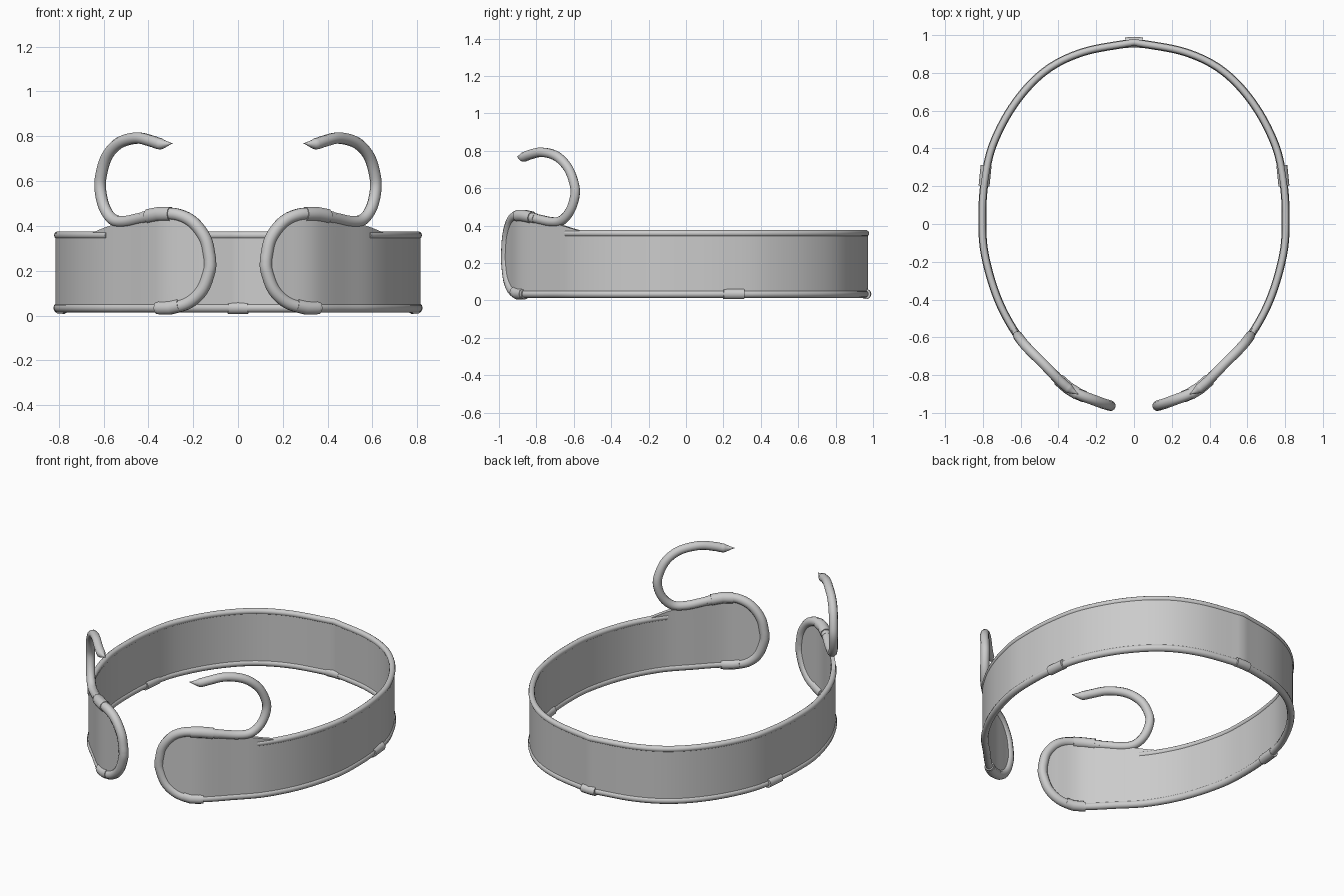
import bpy, bmesh, math
from mathutils import Vector

if "Cube" in bpy.data.objects:
    bpy.data.objects.remove(bpy.data.objects["Cube"])

metal = bpy.data.materials.new("plain grey metal")
metal.diffuse_color = (0.6, 0.6, 0.6, 1)
metal.use_nodes = True
metal.node_tree.nodes["Principled BSDF"].inputs["Base Color"].default_value = metal.diffuse_color


def smooth(pts, n=6):
    """Catmull-Rom curve through the points."""
    p = [Vector(a) for a in pts]
    p = [2 * p[0] - p[1]] + p + [2 * p[-1] - p[-2]]
    out = []
    for i in range(1, len(p) - 2):
        a, b, c, d = p[i - 1:i + 3]
        for k in range(n):
            t = k / n
            out.append(0.5 * (2 * b + (c - a) * t + (2 * a - 5 * b + 4 * c - d) * t ** 2
                              + (3 * b - a - 3 * c + d) * t ** 3))
    return out + [p[-2]]


def lerp(table, v):
    """Piecewise-linear lookup in a table sorted by its first value."""
    for (a, p), (b, q) in zip(table, table[1:]):
        if v <= b:
            return p + (q - p) * max(0, (v - a) / (b - a))
    return table[-1][1]


# Plan of the right half, from the middle of the back to the front tip
plan = smooth([(0, .962), (.27, .91), (.47, .81), (.63, .64), (.745, .425), (.79, .23),
               (.803, .04), (.79, -.16), (.72, -.4), (.61, -.6), (.48, -.74), (.34, -.875),
               (.2, -.937), (.1, -.97)], 8)
front = sorted((p.x, p.y) for p in plan if p.y < -.35)

# Outline of the rounded end and the hook, as seen from the front
end_low = [(.36, .034), (.3, .034), (.22, .058), (.16, .115), (.128, .2), (.125, .25)]
end_high = [(.125, .25), (.145, .34), (.2, .415), (.27, .45), (.35, .453), (.42, .437)]
hook = [(.33, .455), (.42, .437), (.5, .42), (.555, .427), (.593, .475), (.613, .55),
        (.612, .62), (.585, .71), (.53, .77), (.45, .792), (.385, .778), (.345, .766), (.293, .768)]
low_edge = sorted((p.x, p.y) for p in smooth(end_low))
high_edge = sorted((p.x, p.y) for p in smooth(end_high)) + [(.5, .42), (.58, .395), (.66, .362)]


def on_band(p, side):
    """Lift a front-view point on to the band."""
    return Vector((p[0] * side, lerp(front, p[0]), p[1]))


def finish(ob):
    ob.data.materials.clear()
    ob.data.materials.append(metal)
    bpy.ops.object.select_all(action='DESELECT')
    ob.select_set(True)
    bpy.context.view_layer.objects.active = ob
    if ob.type == 'CURVE' or ob.modifiers:
        bpy.ops.object.convert(target='MESH')
    bpy.ops.object.shade_smooth_by_angle(angle=math.radians(45))


def tube(name, pts, radius, radii=None):
    cu = bpy.data.curves.new(name, 'CURVE')
    cu.dimensions = '3D'
    cu.bevel_depth = radius
    cu.bevel_resolution = 3
    cu.use_fill_caps = True
    sp = cu.splines.new('POLY')
    sp.points.add(len(pts) - 1)
    for i, p in enumerate(pts):
        sp.points[i].co = (*p, 1)
        sp.points[i].radius = radii[i] if radii else 1
    ob = bpy.data.objects.new(name, cu)
    bpy.context.collection.objects.link(ob)
    finish(ob)


def mirrored(half):
    """Join a half path that starts at the back with its mirror image."""
    return [Vector((-p[0], *p[1:])) for p in reversed(half[1:])] + [Vector(p) for p in half]


# Band: an upright sheet following the plan, with rounded ends
half = [p for p in plan if p.y > -.6]
xs = [.6 - .02 * i for i in range(24)] + [.135, .126]
half += [Vector((x, lerp(front, x))) for x in xs]
bm = bmesh.new()
cols = []
for p in mirrored(half):
    is_front = p.y < -.35
    z0 = lerp(low_edge, abs(p.x)) if is_front else .034
    z1 = lerp(high_edge, abs(p.x)) if is_front else .362
    cols.append([bm.verts.new((p.x, p.y, z0 + (z1 - z0) * k / 4)) for k in range(5)])
for a, b in zip(cols, cols[1:]):
    for k in range(4):
        bm.faces.new((a[k], b[k], b[k + 1], a[k + 1]))
me = bpy.data.meshes.new("band")
bm.to_mesh(me)
bm.free()
band = bpy.data.objects.new("band", me)
bpy.context.collection.objects.link(band)
mod = band.modifiers.new("thickness", 'SOLIDIFY')
mod.thickness = .024
mod.offset = 0
finish(band)

# Thin rims along the top and bottom edges
tube("bottom_rim", mirrored([(p.x, p.y, .034) for p in plan if p.x > .33 or p.y > 0]), .021)
tube("top_rim", mirrored([(p.x, p.y, .358) for p in plan if p.x > .57 or p.y > 0]), .018)

# Rounded end rims, hooks and sleeves on each side
for side, word in ((1, "right"), (-1, "left")):
    curl = smooth(end_low)[:-1] + smooth(end_high)
    tube("end_rim_" + word, [on_band(p, side) for p in curl], .028)
    path = smooth(hook)
    n = len(path)
    taper = [1 if i < n - 7 else max(.08, (n - 1 - i) / 6) for i in range(n)]
    tube("hook_" + word, [on_band(p, side) for p in path], .026, taper)
    tube("upper_sleeve_" + word,
         [on_band(p, side) for p in ((.3, .453), (.35, .453), (.4, .443))], .033)
    tube("lower_sleeve_" + word,
         [on_band(p, side) for p in ((.26, .045), (.3, .035), (.35, .034))], .031)
    tube("side_sleeve_" + word,
         [(side * x, y, .034) for x, y in ((.783, .31), (.789, .25), (.794, .2))], .029)
tube("back_sleeve", [(-.045, .96, .034), (0, .963, .034), (.045, .96, .034)], .028)
